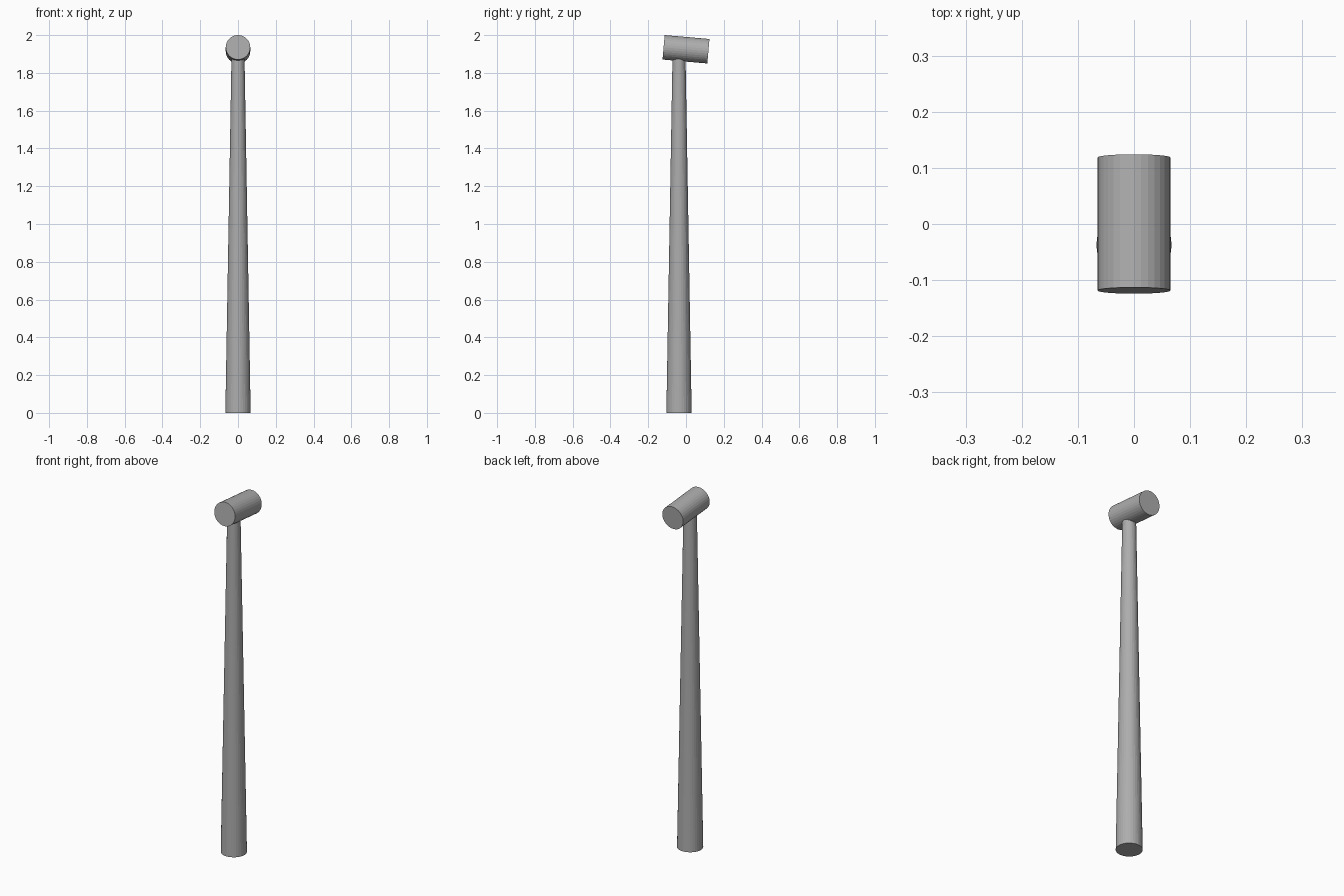
import bpy
import math

if "Cube" in bpy.data.objects:
    bpy.data.objects.remove(bpy.data.objects["Cube"])

SIDES = 32

grey = bpy.data.materials.new("plain grey")
grey.diffuse_color = (0.42, 0.42, 0.42, 1.0)
grey.use_nodes = True
grey.node_tree.nodes["Principled BSDF"].inputs["Base Color"].default_value = grey.diffuse_color


def tapered_rod(name, bottom_radius, top_radius, length, centre, tilt=0.0):
    """Capped flat-sided rod along local z, tilted about the x axis."""
    bpy.ops.mesh.primitive_cone_add(
        vertices=SIDES, radius1=bottom_radius, radius2=top_radius,
        depth=length, location=centre, rotation=(tilt, 0, 0))
    rod = bpy.context.object
    rod.name = name
    rod.data.materials.append(grey)
    return rod


# Long handle, narrowing upward and ending inside the head
HANDLE_LENGTH = 1.91
tapered_rod("handle", 0.067, 0.034, HANDLE_LENGTH,
            (0, -0.037, HANDLE_LENGTH / 2))

# Cylindrical head, with its front end raised by five degrees
tapered_rod("head", 0.065, 0.065, 0.238, (0, 0, 1.925),
            tilt=math.radians(85))
